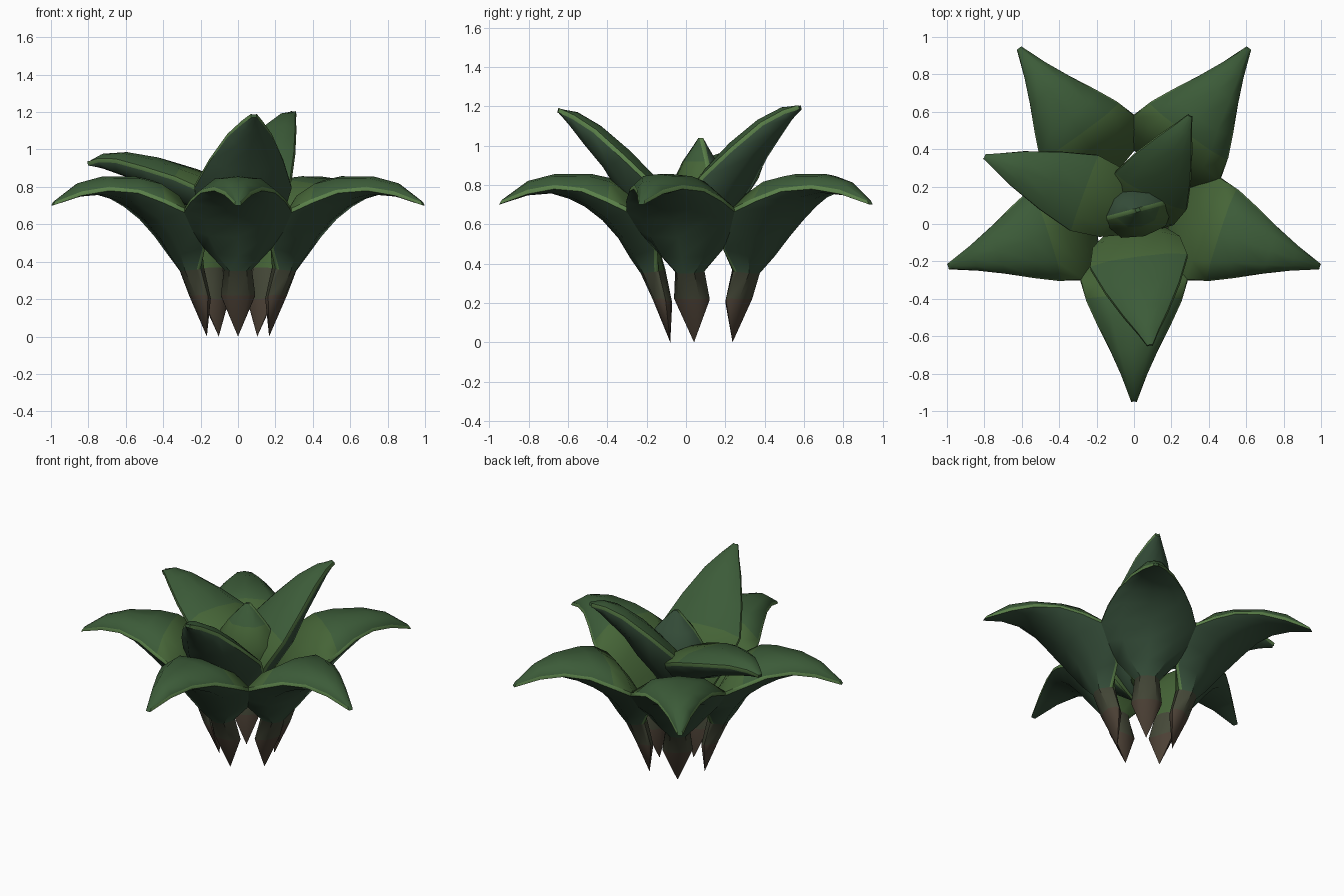
import bpy, bmesh
from math import radians, sin, pi
from mathutils import Matrix, Vector

if "Cube" in bpy.data.objects:
    bpy.data.objects.remove(bpy.data.objects["Cube"])


def material(name, rgb):
    m = bpy.data.materials.new(name)
    m.diffuse_color = (*rgb, 1)
    m.use_nodes = True
    m.node_tree.nodes["Principled BSDF"].inputs["Base Color"].default_value = m.diffuse_color
    return m


TOP, GLOW, UNDER, EDGE, BROWN, MOSS = range(6)
MATS = [material("leaf_top", (0.045, 0.105, 0.04)),
        material("leaf_heart", (0.06, 0.128, 0.038)),
        material("leaf_underside", (0.038, 0.08, 0.044)),
        material("leaf_rim", (0.10, 0.21, 0.065)),
        material("stalk_brown", (0.072, 0.052, 0.036)),
        material("stalk_moss", (0.06, 0.066, 0.04))]

# Rows from root to tip: upper rib (r, z), rim (r, z), lower rib (r, z), half width
OUTER = [
    (.175, 0, .175, 0, .175, 0, 0),
    (.165, .20, .21, .22, .265, .22, .092),
    (.20, .37, .245, .36, .325, .35, .075),
    (.245, .53, .25, .48, .38, .43, .183),
    (.31, .66, .325, .58, .44, .53, .252),
    (.39, .77, .385, .67, .52, .62, .289),
    (.48, .835, .50, .725, .61, .69, .255),
    (.58, .857, .62, .775, .69, .73, .20),
    (.765, .855, .765, .79, .78, .757, .13),
    (.90, .82, .90, .765, .90, .747, .07),
    (1.03, .725, 1.04, .71, 1.045, .70, .015),
]
INNER = [
    (.0, .40, .0, .40, .0, .40, 0),
    (.0, .55, .04, .52, .14, .50, .16),
    (.05, .72, .10, .67, .23, .62, .235),
    (.17, .85, .20, .80, .33, .745, .262),
    (.29, .98, .34, .94, .42, .89, .20),
    (.43, 1.10, .48, 1.075, .52, 1.01, .12),
    (.55, 1.17, .58, 1.145, .59, 1.10, .055),
    (.645, 1.187, .65, 1.18, .65, 1.17, .015),
]
HEART = [
    (0, .40, 0, .40, 0, .40, 0),
    (-.13, .66, 0, .66, .13, .66, .19),
    (-.145, .80, 0, .80, .13, .80, .20),
    (-.09, .92, 0, .92, .075, .92, .12),
    (-.035, 1.0, 0, 1.0, .03, 1.0, .05),
    (-.01, 1.04, 0, 1.04, .01, 1.04, .012),
]
ACROSS = [(1, 0), (.62, .82), (0, 1), (-.62, .82), (-1, 0)]


def leaf(name, rows, matrix, stalk=False, wide=1, lift=0):
    """Fleshy lens-section leaf with a thin pale rim; lift arches its middle."""
    bm = bmesh.new()
    rings = []
    for i, (tr, tz, er, ez, br, bz, w) in enumerate(rows):
        t, e, b = Vector((tr, 0, tz)), Vector((er, 0, ez)), Vector((br, 0, bz))
        rim = (t - b).normalized() * 0.011 if w else Vector()
        up = Vector((0, 0, lift * sin(pi * i / (len(rows) - 1))))
        pts = []
        for rib, sign, order in ((t, 1, ACROSS), (b, -1, ACROSS[::-1])):
            for u, f in order:
                p = e.lerp(rib, f) + rim * (sign * (1 - f))
                pts.append(p + up + Vector((0, u * w * wide, 0)))
        rings.append([bm.verts.new(p) for p in pts])
    n = len(rings[0])
    for i in range(len(rings) - 1):
        for j in range(n):
            k = (j + 1) % n
            f = bm.faces.new((rings[i][j], rings[i][k], rings[i + 1][k], rings[i + 1][j]))
            f.smooth = True
            if stalk and i < 2:
                f.material_index = (BROWN, MOSS)[i]
            elif j in (4, 9):
                f.material_index = EDGE
            elif j < 4:
                f.material_index = GLOW if i < (6 if stalk else 3) else TOP
            else:
                f.material_index = UNDER
    bm.faces.new(rings[-1]).material_index = TOP
    bmesh.ops.remove_doubles(bm, verts=bm.verts, dist=0.0005)
    bmesh.ops.recalc_face_normals(bm, faces=bm.faces)
    bm.transform(matrix)
    me = bpy.data.meshes.new(name)
    bm.to_mesh(me)
    bm.free()
    for m in MATS:
        me.materials.append(m)
    ob = bpy.data.objects.new(name, me)
    bpy.context.collection.objects.link(ob)
    return ob


def turn(x, y, azimuth):
    return Matrix.Translation((x, y, 0)) @ Matrix.Rotation(radians(azimuth), 4, 'Z')


def inner(name, tip, azimuth, pitch=0, wide=1, lift=0):
    """Blade placed by its tip, turned about z and tilted up by pitch."""
    m = (Matrix.Translation(tip) @ Matrix.Rotation(radians(azimuth), 4, 'Z')
         @ Matrix.Rotation(radians(-pitch), 4, 'Y')
         @ Matrix.Translation((-.65, 0, -1.18)))
    return leaf(name, INNER, m, wide=wide, lift=lift)


# Outer ring of five stalked leaves
leaves = [leaf(f"outer_leaf_{i + 1}", OUTER, turn(0, .095, -90 + 72 * i), stalk=True)
          for i in range(5)]

# Inner rosette and small upright heart leaf
leaves += [inner("inner_leaf_front", (.085, -.65, 1.18), -82.5),
           inner("inner_leaf_back", (.30, .58, 1.195), 62.5, 0, .82, .025),
           inner("inner_leaf_left", (-.80, .36, .925), 160, -30, .82, .03),
           leaf("heart_leaf", HEART, turn(.02, .075, 105))]

for ob in leaves:
    ob.select_set(True)
bpy.context.view_layer.objects.active = leaves[0]
bpy.ops.object.shade_smooth_by_angle(angle=radians(42))
